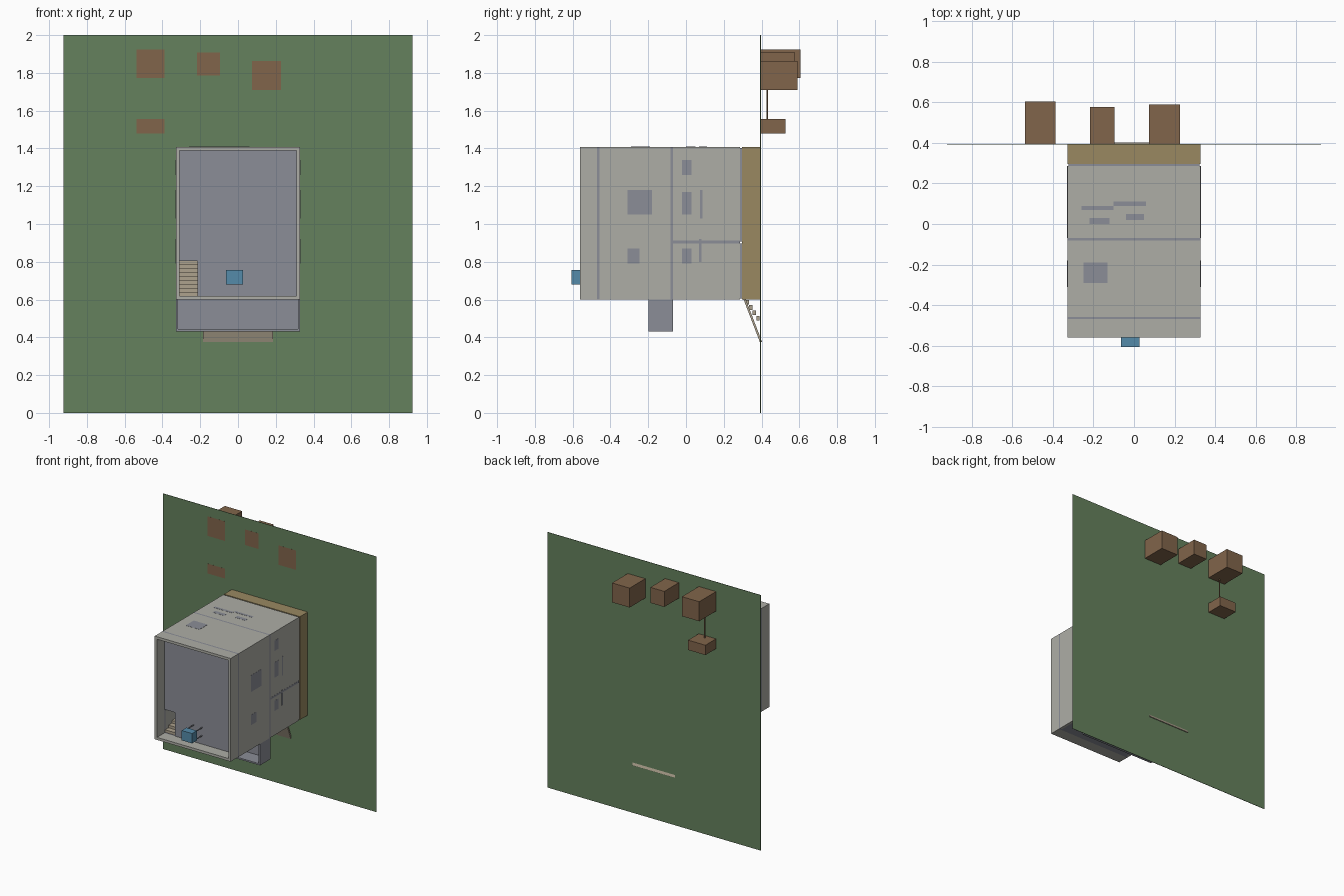
import bpy, math
from mathutils import Vector

if "Cube" in bpy.data.objects:
    bpy.data.objects.remove(bpy.data.objects["Cube"])


def mat(name, rgb):
    m = bpy.data.materials.new(name)
    m.diffuse_color = (*rgb, 1)
    m.use_nodes = True
    m.node_tree.nodes["Principled BSDF"].inputs["Base Color"].default_value = m.diffuse_color
    return m


GRASS = mat("grass", (0.13, 0.22, 0.11))
WALL = mat("wall_paint", (0.42, 0.42, 0.38))
SLAB = mat("concrete", (0.26, 0.27, 0.31))
TAN = mat("plinth_tan", (0.32, 0.25, 0.12))
BROWN = mat("pit_brown", (0.22, 0.13, 0.07))
BLUE = mat("tank_blue", (0.09, 0.26, 0.40))
STEP = mat("stair_beige", (0.42, 0.36, 0.27))


def mesh(name, verts, faces, m):
    me = bpy.data.meshes.new(name)
    me.from_pydata(verts, [], faces)
    me.materials.append(m)
    o = bpy.data.objects.new(name, me)
    bpy.context.collection.objects.link(o)
    return o


def box(name, x, y, z, m):
    """Axis-aligned box from three (low, high) ranges."""
    v = [(a, b, c) for a in x for b in y for c in z]
    f = [(0, 1, 3, 2), (4, 6, 7, 5), (0, 4, 5, 1), (2, 3, 7, 6), (0, 2, 6, 4), (1, 5, 7, 3)]
    return mesh(name, v, f, m)


def prism(name, x, yz, m):
    """Extrude a (y, z) profile along x."""
    n = len(yz)
    v = [(a, p, q) for a in x for p, q in yz]
    f = [tuple(range(n))[::-1], tuple(range(n, 2 * n))]
    f += [(i, (i + 1) % n, (i + 1) % n + n, i + n) for i in range(n)]
    return mesh(name, v, f, m)


W, Z0, Z1, T = 0.329, 0.60, 1.408, 0.02


def storey(name, y, front=WALL):
    """Four walls around one floor; storeys stack along y."""
    for s, side in ((-1, "left"), (1, "right")):
        box(f"{name}_{side}_wall", sorted((s * W, s * (W - T))), y, (Z0, Z1), WALL)
    box(name + "_far_wall", (-W + T, W - T), y, (Z1 - T, Z1), WALL)
    box(name + "_facade", (-W + T, W - T), y, (Z0, Z0 + T), front)


# Ground sheet
box("ground", (-0.924, 0.924), (0.393, 0.396), (0, 2), GRASS)

# House shell: plinth, two storeys and parapet
box("plinth", (-W, W), (0.297, 0.394), (Z0, Z1), TAN)
box("ground_floor_front_room", (-W + .005, W - .005), (0.285, 0.297), (Z0 + .005, 0.898), SLAB)
box("ground_floor_rear_room", (-W + .005, W - .005), (0.285, 0.297), (0.908, Z1 - .005), SLAB)
storey("lower_storey", (-0.07, 0.287))
storey("upper_storey", (-0.458, -0.082), SLAB)
storey("parapet", (-0.561, -0.47))
box("upper_floor_slab", (-W, W), (-0.083, -0.069), (Z0, Z1), SLAB)
box("lower_partition", (-W - .001, W + .001), (-0.07, 0.285), (0.897, 0.912), SLAB)

# Roof slab with a stairwell opening
ry = (-0.471, -0.457)
box("roof_slab_main", (-0.215, W), ry, (Z0, Z1), SLAB)
box("roof_slab_behind_stair", (-W, -0.215), ry, (0.805, Z1), SLAB)
box("roof_slab_edge", (-W, -0.309), ry, (Z0, 0.805), SLAB)
box("roof_slab_lip", (-0.309, -0.215), ry, (Z0, Z0 + T), SLAB)

# Stair from the upper floor to the roof
n = 9
prof = []
for i in range(n):
    y = -0.46 + i * 0.38 / n
    prof += [(y, 0.62 + i * 0.185 / n), (y, 0.62 + (i + 1) * 0.185 / n)]
prof += [(-0.083, 0.805), (-0.083, 0.785), (-0.425, 0.62)]
prism("roof_stair", (-0.309, -0.215), prof, STEP)

# Flush windows on both sides and on the far wall: (y, z) or (x, y) ranges
side_windows = [((-.31, -.18), (1.05, 1.18)), ((-.31, -.245), (.79, .87)),
                ((-.02, .03), (1.26, 1.34)), ((-.02, .03), (1.05, 1.17)),
                ((.075, .088), (1.03, 1.18)), ((-.02, .03), (.79, .87)),
                ((.07, .083), (.80, .92))]
for i, (y, z) in enumerate(side_windows):
    for s in (-1, 1):
        box(f"side_window_{i}", sorted((s * (W - T), s * (W + .001))), y, z, SLAB)
for i, (x, y) in enumerate([((-.25, -.13), (-.29, -.19)), ((-.26, -.10), (.07, .09)),
                            ((-.10, .06), (.09, .11)), ((-.22, -.12), (.0, .03)),
                            ((-.04, .05), (.02, .05))]):
    box(f"far_window_{i}", x, y, (Z1 - T, Z1 + .001), SLAB)

# Balcony: floor and railing walls
box("balcony_floor", (-W, W), (-0.085, -0.07), (0.432, Z0), SLAB)
box("balcony_front_rail", (-W, W), (-0.198, -0.085), (0.432, 0.444), SLAB)
for s in (-1, 1):
    box("balcony_end_rail", sorted((s * W, s * (W - .012))), (-0.198, -0.085), (0.444, Z0), SLAB)

# Water tank on four legs on the roof
box("water_tank", (-0.063, 0.027), (-0.607, -0.548), (0.68, 0.757), BLUE)
for x in (-0.058, 0.016):
    for z in (0.684, 0.747):
        box("tank_leg", (x, x + .006), (-0.549, -0.47), (z, z + .006), SLAB)

# Entrance ramp and steps
prism("entrance_ramp", (-0.184, 0.184),
      [(0.305, 0.60), (0.317, 0.60), (0.403, 0.375), (0.391, 0.375)], STEP)
for i in range(4):
    y, z = 0.315 + i * 0.019, 0.58 - i * 0.028
    box("entrance_step", (-0.31, -0.215), (y, y + .018), (z - .006, z + .018), STEP)

# Buried tanks, tops just level with the ground, and a joining pipe
for name, x, z, d in (("pit_left", (-.538, -.388), (1.772, 1.925), .605),
                      ("pit_middle", (-.216, -.096), (1.787, 1.909), .577),
                      ("pit_right", (.075, .227), (1.71, 1.862), .59),
                      ("pit_low", (-.538, -.388), (1.478, 1.555), .528)):
    box(name, x, (0.3925, d), z, BROWN)
bpy.ops.mesh.primitive_cylinder_add(vertices=8, radius=0.005, depth=0.22, location=(-0.463, 0.43, 1.663))
pipe = bpy.context.object
pipe.name = "buried_pipe"
pipe.data.materials.append(BROWN)
